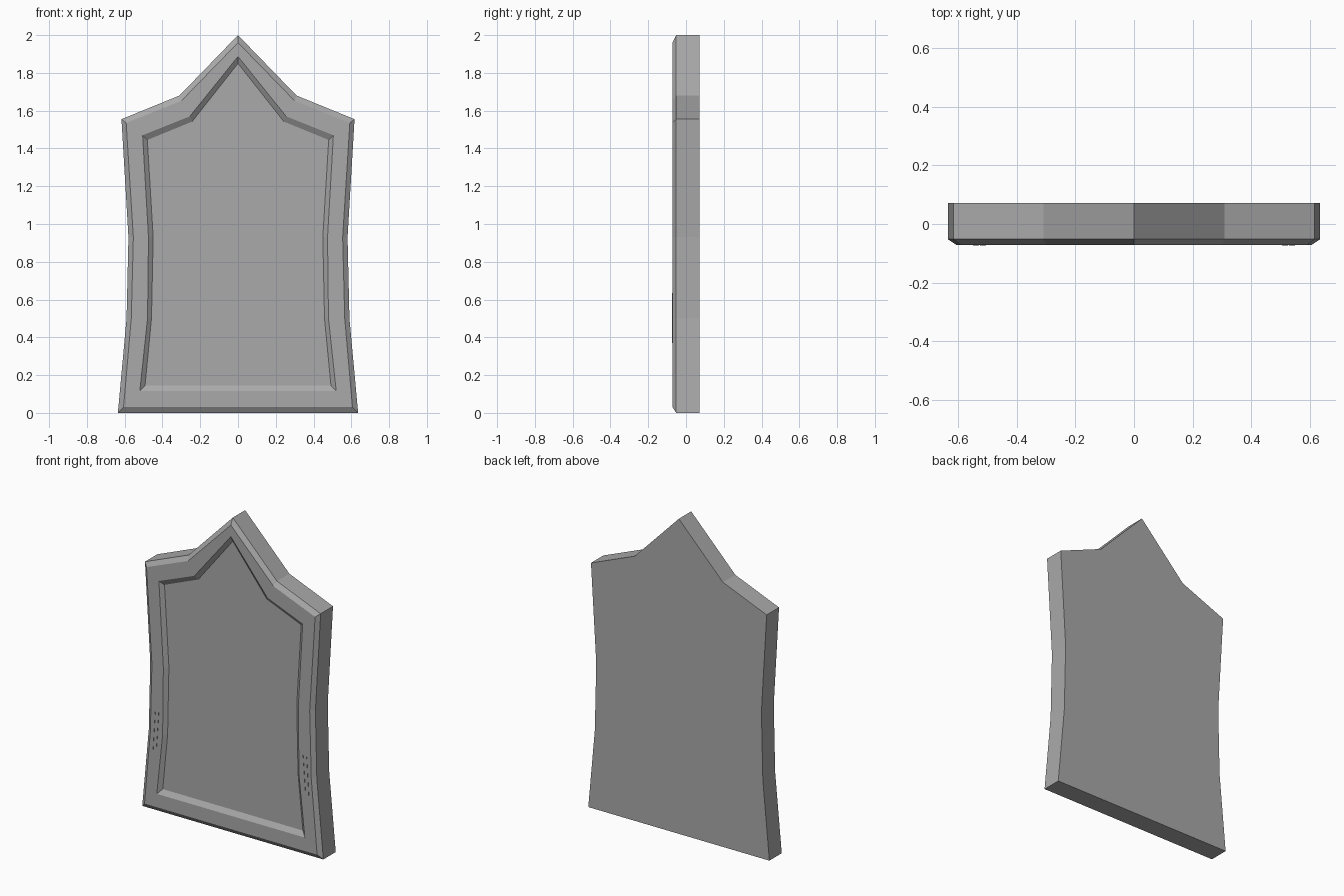
import bpy
import bmesh
from mathutils import Vector

default_cube = bpy.data.objects.get("Cube")
if default_cube:
    bpy.data.objects.remove(default_cube, do_unlink=True)

BACK, SHOULDER, FRONT = 0.072, -0.052, -0.072

# One plain grey for the whole model
grey = bpy.data.materials.new("stone_grey")
grey.use_nodes = True
colour = (0.4, 0.4, 0.4, 1)
grey.diffuse_color = colour
grey.node_tree.nodes["Principled BSDF"].inputs["Base Color"].default_value = colour


def finish(bm, name):
    bmesh.ops.recalc_face_normals(bm, faces=bm.faces[:])
    mesh = bpy.data.meshes.new(name)
    bm.to_mesh(mesh)
    bm.free()
    mesh.materials.append(grey)
    obj = bpy.data.objects.new(name, mesh)
    bpy.context.collection.objects.link(obj)
    return obj


def outline(half):
    """Mirror a half outline, listed from the foot up to the peak."""
    return half + [(-x, z) for x, z in reversed(half[:-1])]


# Half outlines: foot corner, lower waist, upper waist, shoulder, notch, peak
outer_edge = outline([(0.636, 0), (0.59, 0.5), (0.58, 0.93),
                      (0.617, 1.555), (0.31, 1.68), (0, 2)])
bevel_edge = outline([(0.606, 0.03), (0.565, 0.5), (0.554, 0.93),
                      (0.592, 1.535), (0.3, 1.652), (0, 1.96)])
recess_edge = outline([(0.52, 0.115), (0.479, 0.5), (0.474, 0.93),
                       (0.505, 1.47), (0.255, 1.57), (0, 1.887)])
recess_floor = outline([(0.492, 0.145), (0.458, 0.5), (0.449, 0.93),
                        (0.48, 1.445), (0.243, 1.542), (0, 1.85)])


def build_plaque():
    """Loft the rings from the back, over the bevelled frame, into the recess."""
    bm = bmesh.new()
    stack = [(outer_edge, BACK), (outer_edge, SHOULDER), (bevel_edge, FRONT),
             (recess_edge, FRONT), (recess_floor, SHOULDER)]
    rings = [[bm.verts.new((x, y, z)) for x, z in pts] for pts, y in stack]
    for low, high in zip(rings, rings[1:]):
        for i in range(len(low)):
            j = (i + 1) % len(low)
            bm.faces.new((low[i], low[j], high[j], high[i]))
    bm.faces.new(rings[0])
    bm.faces.new(rings[-1])
    return finish(bm, "framed_plaque")


def build_sliver(name, top, bottom, side):
    """Thin raised line lying on the side of the frame."""
    bm = bmesh.new()
    width = 0.004
    corners = [(top[0], top[1]), (top[0] + width, top[1]),
               (bottom[0] + width, bottom[1]), (bottom[0], bottom[1])]
    face = bm.faces.new([bm.verts.new((side * x, FRONT + 0.001, z)) for x, z in corners])
    grown = bmesh.ops.extrude_face_region(bm, geom=[face])
    moved = [v for v in grown["geom"] if isinstance(v, bmesh.types.BMVert)]
    bmesh.ops.translate(bm, verts=moved, vec=Vector((0, -0.003, 0)))
    return finish(bm, name)


build_plaque()

# Pair of fine lines low on each side of the frame
for label, side in (("left", 1), ("right", -1)):
    build_sliver(label + "_inner_line", (0.505, 0.635), (0.522, 0.39), side)
    build_sliver(label + "_outer_line", (0.53, 0.63), (0.546, 0.37), side)
